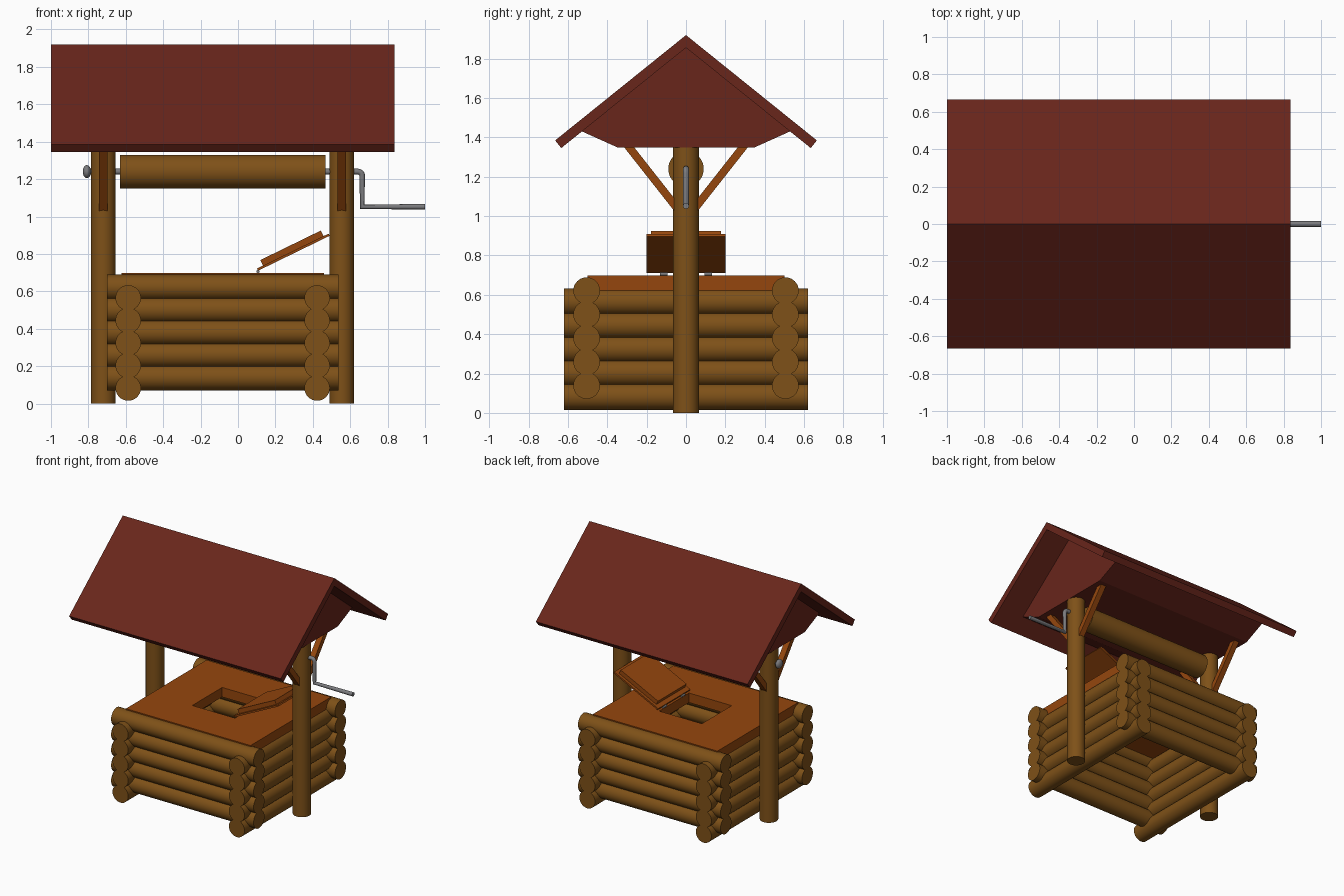
import bpy, bmesh
from math import radians, pi, sin, cos
from mathutils import Vector, Matrix

if "Cube" in bpy.data.objects:
    bpy.data.objects.remove(bpy.data.objects["Cube"])


def material(name, rgb):
    m = bpy.data.materials.new(name)
    m.diffuse_color = (*rgb, 1)
    m.use_nodes = True
    m.node_tree.nodes["Principled BSDF"].inputs["Base Color"].default_value = m.diffuse_color
    return m


LOG = material("log_wood", (0.21, 0.082, 0.009))
PLANK = material("plank_wood", (0.30, 0.062, 0.004))
ROOF = material("roof_red", (0.14, 0.019, 0.011))
STEEL = material("steel", (0.2, 0.2, 0.21))


def select_only(ob):
    bpy.ops.object.select_all(action='DESELECT')
    bpy.context.view_layer.objects.active = ob
    ob.select_set(True)


def finish(name, bm, mat, smooth=False):
    bmesh.ops.recalc_face_normals(bm, faces=bm.faces)
    me = bpy.data.meshes.new(name)
    bm.to_mesh(me)
    bm.free()
    me.materials.append(mat)
    ob = bpy.data.objects.new(name, me)
    bpy.context.collection.objects.link(ob)
    if smooth:
        select_only(ob)
        bpy.ops.object.shade_smooth_by_angle(angle=radians(40))
    return ob


def rod(name, a, b, r, mat, sides=32):
    a, b = Vector(a), Vector(b)
    d = b - a
    rot = d.to_track_quat('Z', 'Y').to_matrix().to_4x4()
    bm = bmesh.new()
    bmesh.ops.create_cone(bm, cap_ends=True, segments=sides, radius1=r, radius2=r,
                          depth=d.length, matrix=Matrix.Translation((a + b) / 2) @ rot)
    return finish(name, bm, mat, True)


def box(name, lo, hi, mat, frame=Matrix()):
    lo, hi = Vector(lo), Vector(hi)
    bm = bmesh.new()
    bmesh.ops.create_cube(bm, size=1, matrix=frame @ Matrix.Translation((lo + hi) / 2)
                          @ Matrix.Diagonal((*(hi - lo), 1)))
    return finish(name, bm, mat)


def extrude(bm, vec):
    geo = bmesh.ops.extrude_face_region(bm, geom=bm.faces[:], use_keep_orig=True)["geom"]
    bmesh.ops.translate(bm, vec=vec, verts=[g for g in geo if isinstance(g, bmesh.types.BMVert)])


def prism(name, pts, x0, x1, mat):
    # (y, z) profile extruded along x
    bm = bmesh.new()
    bm.faces.new([bm.verts.new((x0, y, z)) for y, z in pts])
    extrude(bm, (x1 - x0, 0, 0))
    return finish(name, bm, mat)


# Stacked log walls
CX = -0.082
for i in range(5):
    for s, side in ((-1, "front"), (1, "back")):
        z = 0.139 + 0.1205 * i
        rod(f"{side}_log_{i}", (-0.70, s * 0.505, z), (0.536, s * 0.505, z), 0.068, LOG)
    for s, side in ((-1, "left"), (1, "right")):
        x, z = CX + s * 0.505, 0.083 + 0.1205 * i
        rod(f"{side}_log_{i}", (x, -0.62, z), (x, 0.62, z), 0.068, LOG)

# Cover with a square opening
bm = bmesh.new()
corners = [(-1, -1), (1, -1), (1, 1), (-1, 1)]
outer = [bm.verts.new((CX + 0.541 * x, 0.5 * y, 0.697)) for x, y in corners]
inner = [bm.verts.new((CX + 0.185 * x, 0.185 * y, 0.697)) for x, y in corners]
for i in range(4):
    j = (i + 1) % 4
    bm.faces.new((outer[i], outer[j], inner[j], inner[i]))
extrude(bm, (0, 0, -0.075))
finish("cover", bm, PLANK)

# Open lid, with its plug facing up, and two hinges
tilt = Matrix.Translation((0.107, 0, 0.710)) @ Matrix.Rotation(radians(-26), 4, 'Y')
box("lid_panel", (0.0, -0.2, 0), (0.426, 0.2, 0.013), PLANK, tilt)
box("lid_plug", (0.036, -0.177, 0.013), (0.396, 0.177, 0.046), PLANK, tilt)
for s in (-1, 1):
    rod("hinge_pin", (0.107, s * 0.113 - 0.02, 0.706), (0.107, s * 0.113 + 0.02, 0.706), 0.009, STEEL, 12)

# Posts and diagonal braces
for x, side in ((-0.72, "left"), (0.555, "right")):
    rod(side + "_post", (x, 0, 0), (x, 0, 1.352), 0.066, LOG)
    for s in (-1, 1):
        a, b = Vector((x, s * 0.02, 1.008)), Vector((x, s * 0.33, 1.402))
        frame = Matrix.Translation(a) @ Matrix.Rotation(-s * radians(38.2), 4, 'X')
        box(side + "_brace", (-0.0225, -0.02, 0), (0.0225, 0.02, (b - a).length), PLANK, frame)

# Enclosed roof space between the posts
prism("roof_core", [(0, 1.857), (0.53, 1.431), (0.35, 1.35), (-0.35, 1.35), (-0.53, 1.431)],
      -0.786, 0.621, ROOF)

# Roof boards meeting at the ridge
bm = bmesh.new()
loop = [(0, 1.92), (0.665, 1.385), (0.634, 1.346), (0, 1.856), (-0.634, 1.346), (-0.665, 1.385)]
v = [bm.verts.new((-1, y, z)) for y, z in loop]
bm.faces.new((v[0], v[1], v[2], v[3]))
bm.faces.new((v[0], v[3], v[4], v[5]))
extrude(bm, (1.837, 0, 0))
finish("roof", bm, ROOF)

# Winding drum, and axle bent into a crank
rod("drum", (-0.63, 0, 1.24), (0.467, 0, 1.24), 0.09, LOG, 40)
R, XC, ZL = 0.022, 0.664, 1.052
path = [(-0.81, 1.24)]
path += [(XC - R + R * sin(t * pi / 8), 1.24 - R + R * cos(t * pi / 8)) for t in range(5)]
path += [(XC, ZL), (1.0, ZL)]
cu = bpy.data.curves.new("crank_axle", 'CURVE')
cu.dimensions = '3D'
cu.bevel_depth, cu.bevel_resolution, cu.use_fill_caps = 0.0155, 4, True
sp = cu.splines.new('POLY')
sp.points.add(len(path) - 1)
for p, (x, z) in zip(sp.points, path):
    p.co = (x, 0, z, 1)
cu.materials.append(STEEL)
crank = bpy.data.objects.new("crank_axle", cu)
bpy.context.collection.objects.link(crank)
select_only(crank)
bpy.ops.object.convert(target='MESH')
bpy.ops.object.shade_smooth_by_angle(angle=radians(40))

# Rounded stop on the far end of the axle
bm = bmesh.new()
bmesh.ops.create_uvsphere(bm, u_segments=24, v_segments=12, radius=1,
                          matrix=Matrix.Translation((-0.808, 0, 1.24)) @ Matrix.Diagonal((0.022, 0.035, 0.035, 1)))
finish("axle_knob", bm, STEEL, True)
